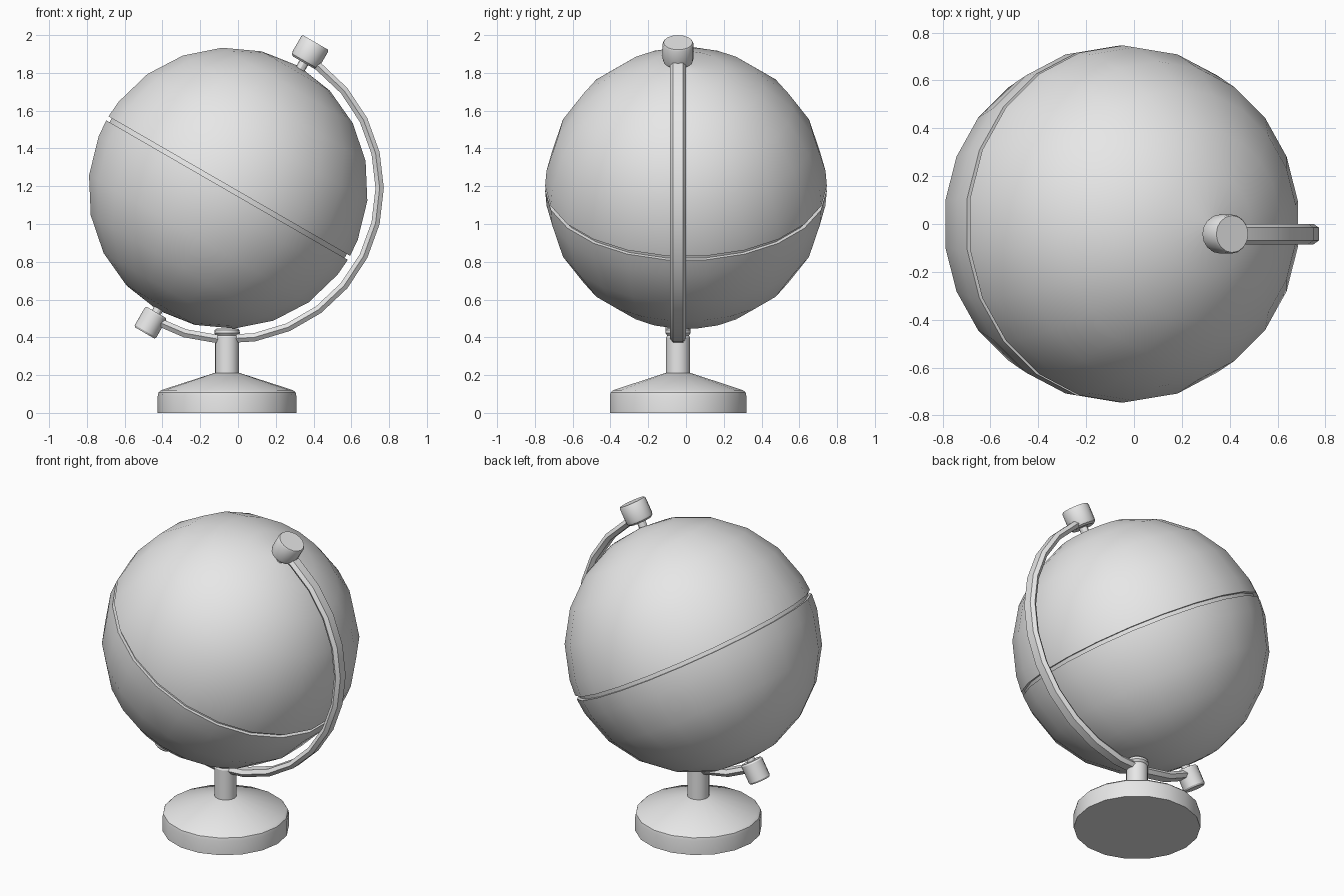
import bpy, bmesh
from math import sin, cos, pi, radians
from mathutils import Matrix, Vector

if "Cube" in bpy.data.objects:
    bpy.data.objects.remove(bpy.data.objects["Cube"])

grey = bpy.data.materials.new("plain_grey")
grey.use_nodes = True
grey.diffuse_color = (0.8, 0.8, 0.8, 1)
grey.node_tree.nodes["Principled BSDF"].inputs["Base Color"].default_value = (0.8, 0.8, 0.8, 1)

TILT = Matrix.Rotation(radians(30), 4, "Y")
CENTRE = Vector((-0.052, 0, 1.19))
STAND_Y = -0.042


def finish(name, bm, angle):
    bmesh.ops.remove_doubles(bm, verts=bm.verts, dist=1e-5)
    bmesh.ops.recalc_face_normals(bm, faces=bm.faces)
    mesh = bpy.data.meshes.new(name)
    bm.to_mesh(mesh)
    bm.free()
    mesh.materials.append(grey)
    obj = bpy.data.objects.new(name, mesh)
    bpy.context.collection.objects.link(obj)
    bpy.ops.object.select_all(action="DESELECT")
    obj.select_set(True)
    bpy.context.view_layer.objects.active = obj
    bpy.ops.object.shade_smooth_by_angle(angle=radians(angle))
    return obj


def skin(name, rings, angle=30):
    """Join rings of points into a closed, capped skin."""
    bm = bmesh.new()
    rows = [[bm.verts.new(p) for p in ring] for ring in rings]
    n = len(rows[0])
    for a, b in zip(rows, rows[1:]):
        for i in range(n):
            j = (i + 1) % n
            bm.faces.new((a[i], a[j], b[j], b[i]))
    bm.faces.new(rows[0])
    bm.faces.new(rows[-1])
    return finish(name, bm, angle)


def lathe(name, profile, sides, matrix, phase=0.0, angle=30):
    """Turn (radius, height) points round the local z axis."""
    turns = [phase + 2 * pi * i / sides for i in range(sides)]
    rings = [[matrix @ Vector((r * cos(t), r * sin(t), z)) for t in turns] for r, z in profile]
    return skin(name, rings, angle)


# Globe: two half shells with a narrow groove between them
SIDES, RADIUS, GAP, STEP = 22, 0.746, 0.012, pi / 11
half = [(RADIUS * sin(STEP * k), RADIUS * cos(STEP * k)) for k in range(1, 6)]
half = [(0.002, RADIUS)] + half + [(RADIUS, GAP), (RADIUS - 0.02, GAP)]
globe_profile = half + [(r, -z) for r, z in reversed(half)]
globe_frame = Matrix.Translation(CENTRE) @ TILT
lathe("globe", globe_profile, SIDES, globe_frame, pi / 2, 32)

# Axle knobs and pins on the tilted axis
axis_frame = Matrix.Translation(CENTRE + Vector((0, STAND_Y, 0))) @ TILT
top_frame = axis_frame @ Matrix.Translation((0.015, 0, 0))
lathe("top_knob", [(0.066, 0.775), (0.078, 0.785), (0.082, 0.8), (0.082, 0.89), (0.077, 0.899)],
      16, top_frame)
lathe("bottom_knob", [(0.06, -0.885), (0.066, -0.875), (0.066, -0.77), (0.06, -0.76)],
      16, axis_frame)
lathe("top_pin", [(0.026, 0.70), (0.026, 0.80)], 12, top_frame)
lathe("bottom_pin", [(0.026, -0.80), (0.026, -0.70)], 12, axis_frame)

# Curved arm: flattened hexagonal bar swept round the globe
section = [(0.824, 0.027), (0.802, 0.043), (0.78, 0.027)]
section += [(r, -y) for r, y in reversed(section)]
arm_rings = []
for k in range(15):
    a = radians(min(-120 + 40 * k / 3, 60))
    arm_rings.append([CENTRE + Vector((r * cos(a), STAND_Y + y, r * sin(a))) for r, y in section])
skin("arm", arm_rings, 25)

# Stand: weighted foot and post with a collar
stand_frame = Matrix.Translation((-0.058, STAND_Y, 0))
lathe("base", [(0.367, 0), (0.367, 0.09), (0.363, 0.108), (0.35, 0.12), (0.065, 0.212)],
      18, stand_frame)
lathe("post", [(0.064, 0.19), (0.064, 0.4), (0.058, 0.41), (0.068, 0.422),
               (0.066, 0.438), (0.054, 0.447)], 18, stand_frame)
